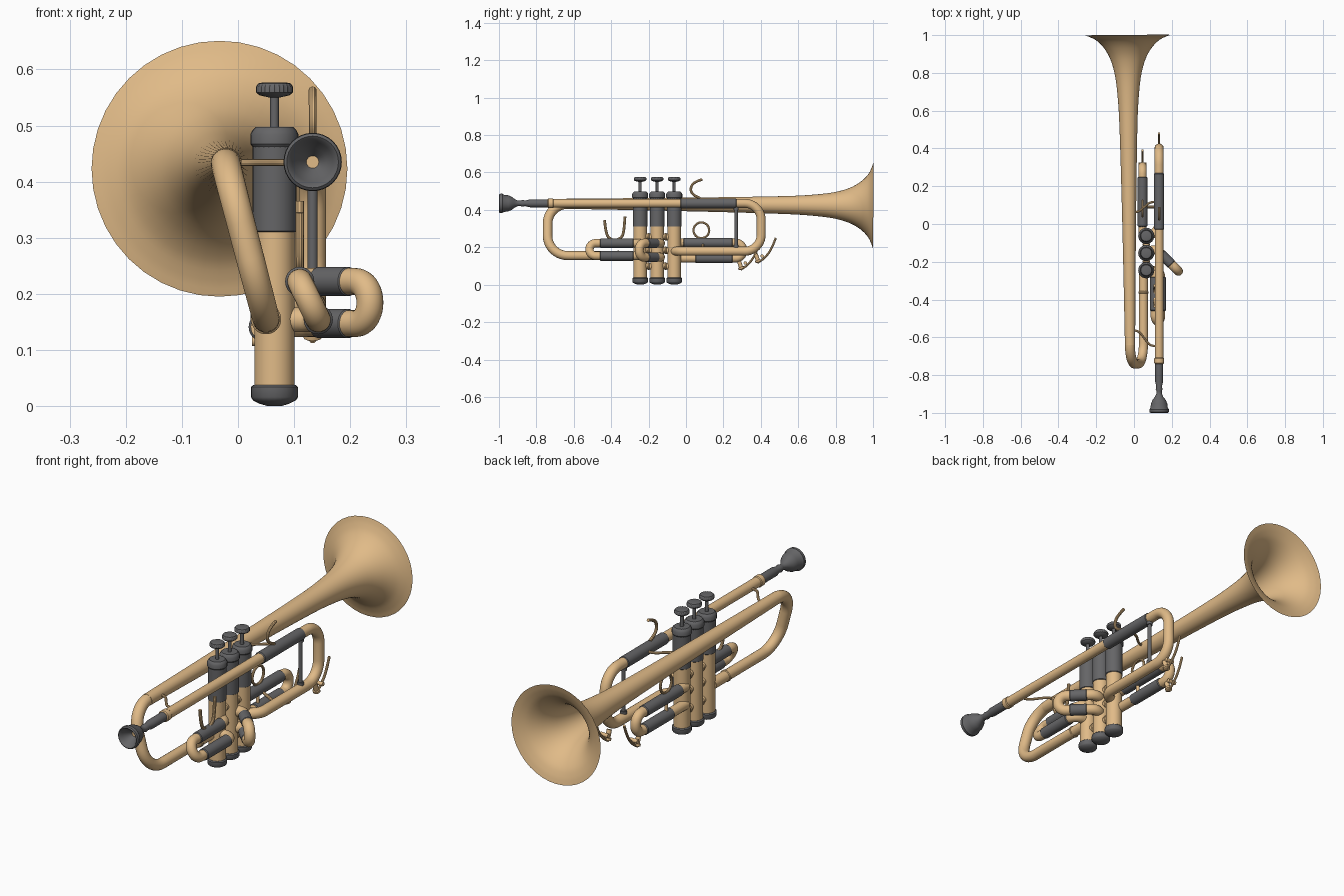
import bpy, bmesh, math
from mathutils import Vector as V

if "Cube" in bpy.data.objects:
    bpy.data.objects.remove(bpy.data.objects["Cube"])


def material(name, rgb):
    m = bpy.data.materials.new(name)
    m.diffuse_color = (*rgb, 1)
    m.use_nodes = True
    m.node_tree.nodes["Principled BSDF"].inputs["Base Color"].default_value = m.diffuse_color
    return m


BRASS = material("brass", (0.75, 0.495, 0.245))
STEEL = material("dark_steel", (0.13, 0.13, 0.135))


def skin(name, rings, mat, closed=False, angle=35):
    """Join equal rings of points into one smooth skin with capped ends."""
    bm = bmesh.new()
    rows = [[bm.verts.new(p) for p in r] for r in rings]
    n = len(rows[0])
    pairs = list(zip(rows, rows[1:])) + ([(rows[-1], rows[0])] if closed else [])
    for a, b in pairs:
        for i in range(n):
            j = (i + 1) % n
            bm.faces.new((a[i], a[j], b[j], b[i]))
    if not closed:
        bm.faces.new(rows[0][::-1])
        bm.faces.new(rows[-1])
    bmesh.ops.recalc_face_normals(bm, faces=bm.faces[:])
    me = bpy.data.meshes.new(name)
    bm.to_mesh(me)
    bm.free()
    me.materials.append(mat)
    ob = bpy.data.objects.new(name, me)
    bpy.context.collection.objects.link(ob)
    bpy.ops.object.select_all(action='DESELECT')
    ob.select_set(True)
    bpy.context.view_layer.objects.active = ob
    bpy.ops.object.shade_smooth_by_angle(angle=math.radians(angle))
    return ob


def lathe(name, base, axis, profile, mat, n=32, ripple=0.0):
    """Turn (distance, radius) pairs about an axis from base."""
    q = V(axis).to_track_quat('Z', 'Y')
    rings = []
    for t, r in profile:
        rings.append([V(base) + q @ V((math.cos(a) * k, math.sin(a) * k, t))
                      for i in range(n) for a in [2 * math.pi * i / n]
                      for k in [r * (1 - ripple * (i % 2))]])
    return skin(name, rings, mat)


def sweep(name, pts, r0, mat, r1=None, n=20, closed=False):
    """Round tube along a point path, tapering from r0 to r1."""
    r1 = r0 if r1 is None else r1
    pts = [V(p) for p in pts]
    m = len(pts)
    rings, up = [], None
    for i, p in enumerate(pts):
        if closed:
            t = (pts[(i + 1) % m] - pts[i - 1]).normalized()
        else:
            t = (pts[min(i + 1, m - 1)] - pts[max(i - 1, 0)]).normalized()
        up = t.orthogonal() if up is None else up - t * up.dot(t)
        up.normalize()
        s, r = t.cross(up), r0 + (r1 - r0) * i / (m - 1)
        rings.append([p + r * (up * math.cos(a) + s * math.sin(a))
                      for a in (2 * math.pi * k / n for k in range(n))])
    return skin(name, rings, mat, closed)


def fillet(pts, radius, steps=10):
    """Round the corners of a polyline with true arcs."""
    pts = [V(p) for p in pts]
    out, last = [pts[0]], len(pts) - 2
    for i in range(1, last + 1):
        a, b, c = pts[i - 1:i + 2]
        u, v = (a - b).normalized(), (c - b).normalized()
        half = u.angle(v) / 2
        d = min(radius / math.tan(half), (a - b).length * (.95 if i == 1 else .495),
                (c - b).length * (.95 if i == last else .495))
        r = d * math.tan(half)
        centre = b + (u + v).normalized() * (r / math.sin(half))
        e, f = (b + u * d - centre).normalized(), (b + v * d - centre).normalized()
        out += [centre + e.slerp(f, k / steps).normalized() * r for k in range(steps + 1)]
    return out + [pts[-1]]


def spline(pts, steps=6):
    """Catmull-Rom curve through the points."""
    p = [V(x) for x in pts]
    p = [2 * p[0] - p[1]] + p + [2 * p[-1] - p[-2]]
    out = []
    for a, b, c, d in zip(p, p[1:], p[2:], p[3:]):
        for k in range(steps):
            t = k / steps
            out.append(.5 * (2 * b + (c - a) * t + (2 * a - 5 * b + 4 * c - d) * t * t
                             + (3 * b - a - 3 * c + d) * t ** 3))
    return out + [p[-2]]


def sleeve(name, a, b, r, mat=STEEL):
    """Short straight collar with chamfered ends."""
    a, b = V(a), V(b)
    L = (b - a).length
    return lathe(name, a, b - a, [(0, r - .004), (.004, r), (L - .004, r), (L, r - .004)], mat)


# Bell: thin walled flare, outside then back along the inside
tail, rim = V((-.021, -.64, .433)), V((-.033, 1, .423))
flare = [(p.x + .64, p.y) for p in spline([V((y, r, 0)) for y, r in (
    (-.64, .027), (-.2, .033), (.2, .040), (.5, .047), (.65, .054), (.78, .068),
    (.87, .092), (.93, .125), (.97, .163), (.99, .199), (1, .228))], 4)]
inside = [(t - .001, r - .004) for t, r in reversed(flare) if t > .4]
lathe("bell", tail, rim - tail, flare + inside, BRASS, n=40)

# Bell bow running down and forward into the first valve
sweep("bell_bow", fillet([(-.0215, -.6, .433), (-.023, -.74, .433), (.05, -.74, .155),
                          (.05, -.26, .155)], .11), .027, BRASS, .024)
sleeve("bell_bow_ferrule", (.05, -.37, .155), (.05, -.355, .155), .027, BRASS)

# Leadpipe, mouthpiece and tuning slide
PX, PZ = .133, .435
lathe("leadpipe", (PX, -.74, PZ), (0, 1, 0),
      [(0, .022), (.004, .026), (.028, .026), (.032, .023), (.95, .023)], BRASS)
sleeve("leadpipe_sleeve", (PX, -.03, PZ), (PX, .27, PZ), .027)
lathe("mouthpiece", (PX, -1, PZ), (0, 1, 0),
      [(.05, .011), (.03, .025), (.015, .036), (.004, .041), (0, .046), (.004, .051),
       (.018, .052), (.026, .046), (.05, .043), (.07, .034), (.085, .022), (.1, .015),
       (.115, .014), (.125, .018), (.14, .015), (.165, .021), (.27, .021)], STEEL)
lathe("mouthpiece_throat", (PX, -.951, PZ), (0, 1, 0), [(0, .011), (.004, .011)], BRASS)
sweep("tuning_slide", fillet([(PX, .2, PZ), (PX, .402, PZ), (PX, .402, .179),
                              (PX, -.057, .179), (.065, -.063, .179)], .088), .024, BRASS)
sweep("tuning_slide_brace", [(PX, .268, PZ), (PX, .268, .18)], .009, STEEL)
for z in (.408, .205):
    lathe("brace_foot", (PX, .268, z - .008), (0, 0, 1), [(0, .014), (.016, .014)], STEEL)

# Three valves
VX, VALVES = .065, (-.245, -.154, -.063)
for k, y in enumerate(VALVES, 1):
    o, up = (VX, y, 0), (0, 0, 1)
    lathe(f"valve_{k}_casing", o, up, [(.02, .036), (.32, .036)], BRASS)
    lathe(f"valve_{k}_upper_casing", o, up, [(.308, .033), (.312, .039), (.47, .039)], STEEL)
    lathe(f"valve_{k}_bottom_cap", o, up, [(0, .012), (.004, .026), (.01, .038),
          (.016, .042), (.034, .042), (.038, .037)], STEEL, n=48, ripple=.02)
    lathe(f"valve_{k}_top_cap", o, up, [(.462, .039), (.467, .043), (.484, .043),
          (.492, .039), (.497, .034), (.497, .012)], STEEL, n=48, ripple=.02)
    lathe(f"valve_{k}_stem", o, up, [(.48, .008), (.56, .008)], STEEL)
    lathe(f"valve_{k}_button", o, up, [(.55, .01), (.554, .027), (.559, .033),
          (.569, .033), (.575, .029), (.577, .02)], STEEL, n=48, ripple=.04)

# Short crossover tubes between the valves
for k, (a, b) in enumerate(zip(VALVES, VALVES[1:]), 1):
    for z in (.105, .19, .262):
        sweep(f"crossover_{k}", [(VX, a, z), (VX, b, z - .012)], .018, BRASS)
        sleeve(f"crossover_ring_{k}", (VX, (a + b) / 2 - .006, z - .006),
               (VX, (a + b) / 2 + .006, z - .006), .021, BRASS)

# First valve slide, pointing back
sweep("first_slide", fillet([(.068, -.235, .222), (.11, -.25, .222), (.11, -.516, .222),
                             (.143, -.516, .154), (.143, -.245, .154),
                             (.066, -.245, .154)], .036), .0225, BRASS)
for x, z in ((.11, .222), (.143, .154)):
    sleeve("first_slide_sleeve", (x, -.46, z), (x, -.28, z), .026)

# Second valve slide, pointing out and back at 45 degrees
sweep("second_slide", fillet([(.068, -.15, .222), (.115, -.13, .222), (.235, -.25, .222),
                              (.235, -.25, .147), (.115, -.13, .147),
                              (.068, -.15, .147)], .036), .024, BRASS)
for z in (.222, .147):
    sleeve("second_slide_sleeve", (.142, -.157, z), (.199, -.214, z), .026)

# Third valve slide, pointing forward
TX = .045
sweep("third_slide", fillet([(TX, -.06, .224), (TX, .305, .224), (TX, .305, .141),
                             (TX, -.06, .141)], .04), .0225, BRASS)
sleeve("third_slide_upper_sleeve", (TX, -.015, .224), (TX, .25, .224), .026)
sleeve("third_slide_lower_sleeve", (TX, .05, .141), (TX, .25, .141), .026)
sweep("third_slide_brace", [(TX, .08, .224), (TX, .08, .141)], .008, BRASS)

# Finger ring, thumb saddle and finger hook
sweep("finger_ring", [(TX, .082 + .042 * math.cos(a), .291 + .042 * math.sin(a))
                      for a in (math.tau * k / 32 for k in range(32))],
      .006, BRASS, n=10, closed=True)
sweep("thumb_saddle", spline([(.11, y, z) for y, z in (
    (-.436, .345), (-.428, .29), (-.415, .255), (-.38, .238), (-.345, .255),
    (-.333, .29), (-.326, .365))]), .0075, BRASS, n=10)
sweep("finger_hook", spline([(PX, y, z) for y, z in (
    (.075, .462), (.042, .48), (.026, .505), (.034, .535), (.06, .553), (.088, .563))]),
      .007, BRASS, n=10)

# Braces joining bell tube and leadpipe
for name, y0, y1 in (("rear_brace", -.56, -.65), ("front_brace", .06, .12)):
    ym = (y0 + y1) / 2
    sweep(name, spline([(-.015, y0, .434), (.025, y0 + (y1 - y0) * .12, .434),
                        (.055, ym, .434), (.085, y1 - (y1 - y0) * .12, .434),
                        (PX, y1, .434)]), .006, BRASS, n=10)
sweep("third_slide_stay", [(TX, .09, .224), (PX, .09, .179)], .007, BRASS, n=10)

# Water keys: spout, hinge barrel and curved lever on each forward slide
for name, x, y, z in (("tuning_slide", PX, .372, .165), ("third_slide", TX, .282, .128)):
    lathe(name + "_key_spout", (x, y, z), (0, .35, -1),
          [(0, .011), (.035, .011), (.036, .016), (.046, .016), (.049, .01)], BRASS)
    lathe(name + "_key_hinge", (x - .02, y + .035, z - .012), (1, 0, 0),
          [(0, .009), (.04, .009)], BRASS)
    sweep(name + "_key_lever", spline([(x, y + .01, z - .048), (x, y + .042, z - .026),
          (x, y + .07, z + .005), (x, y + .09, z + .04), (x, y + .108, z + .085)]),
          .006, BRASS, n=10)
